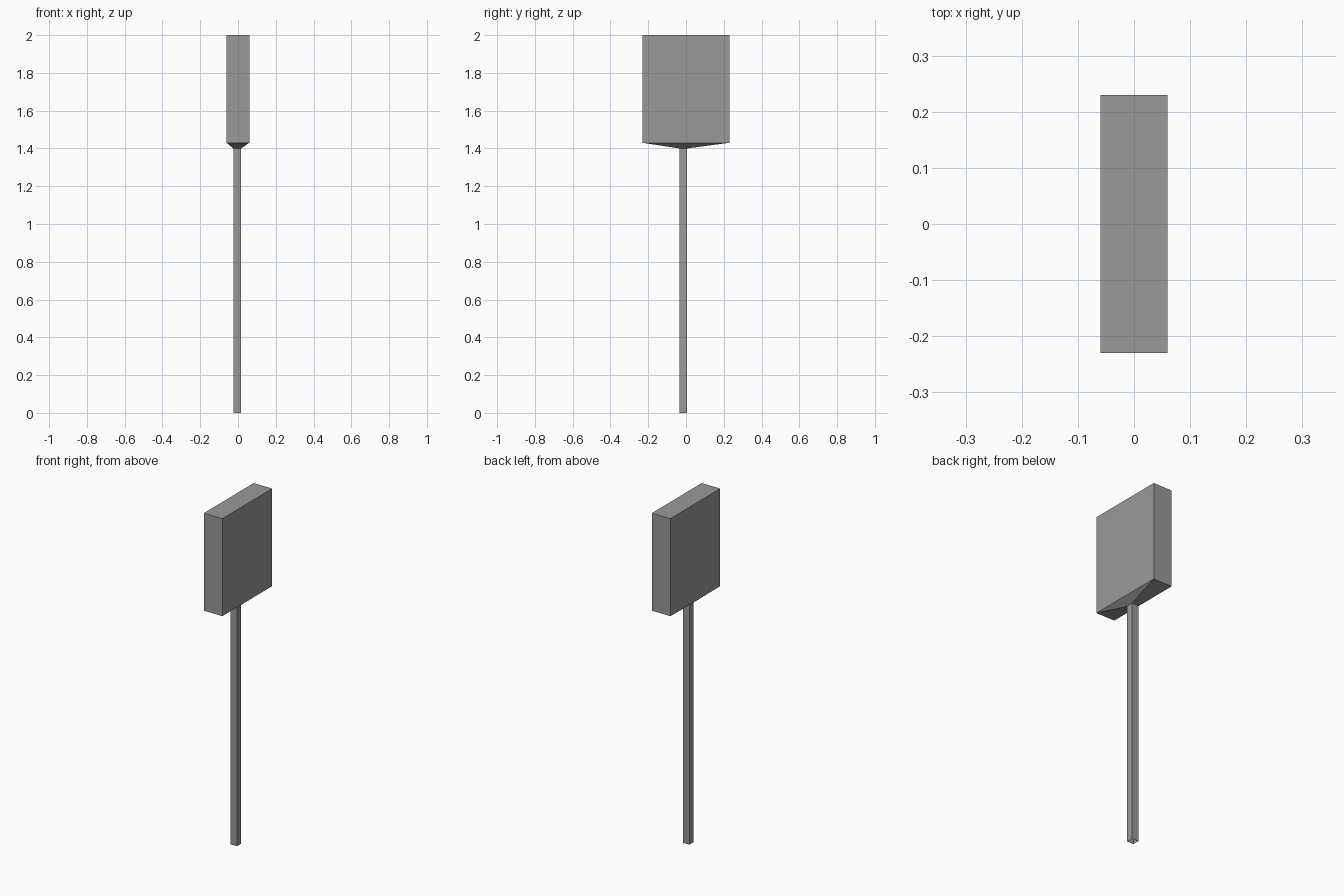
import bpy
import bmesh

cube = bpy.data.objects.get("Cube")
if cube:
    bpy.data.objects.remove(cube, do_unlink=True)

# Single grey material
grey = bpy.data.materials.new("plain grey")
grey.use_nodes = True
colour = (0.32, 0.32, 0.32, 1)
grey.diffuse_color = colour
grey.node_tree.nodes["Principled BSDF"].inputs["Base Color"].default_value = colour


def ring(bm, x0, x1, y0, y1, z):
    """Rectangle of vertices at height z."""
    return [bm.verts.new((x, y, z)) for x, y in ((x0, y0), (x1, y0), (x1, y1), (x0, y1))]


# Handle, tapered neck and flat block head lofted as one open-ended shell
handle = (-0.025, 0.017, -0.034, 0.005)
head = (-0.06, 0.06, -0.23, 0.23)
bm = bmesh.new()
rings = [ring(bm, *size, z) for size, z in
         ((handle, 0), (handle, 1.40), (head, 1.43), (head, 2))]
for low, high in zip(rings, rings[1:]):
    for i in range(4):
        j = (i + 1) % 4
        bm.faces.new((low[i], low[j], high[j], high[i]))
bm.faces.new(rings[-1])

mesh = bpy.data.meshes.new("paddle")
bm.to_mesh(mesh)
bm.free()
mesh.materials.append(grey)
paddle = bpy.data.objects.new("paddle", mesh)
bpy.context.collection.objects.link(paddle)
